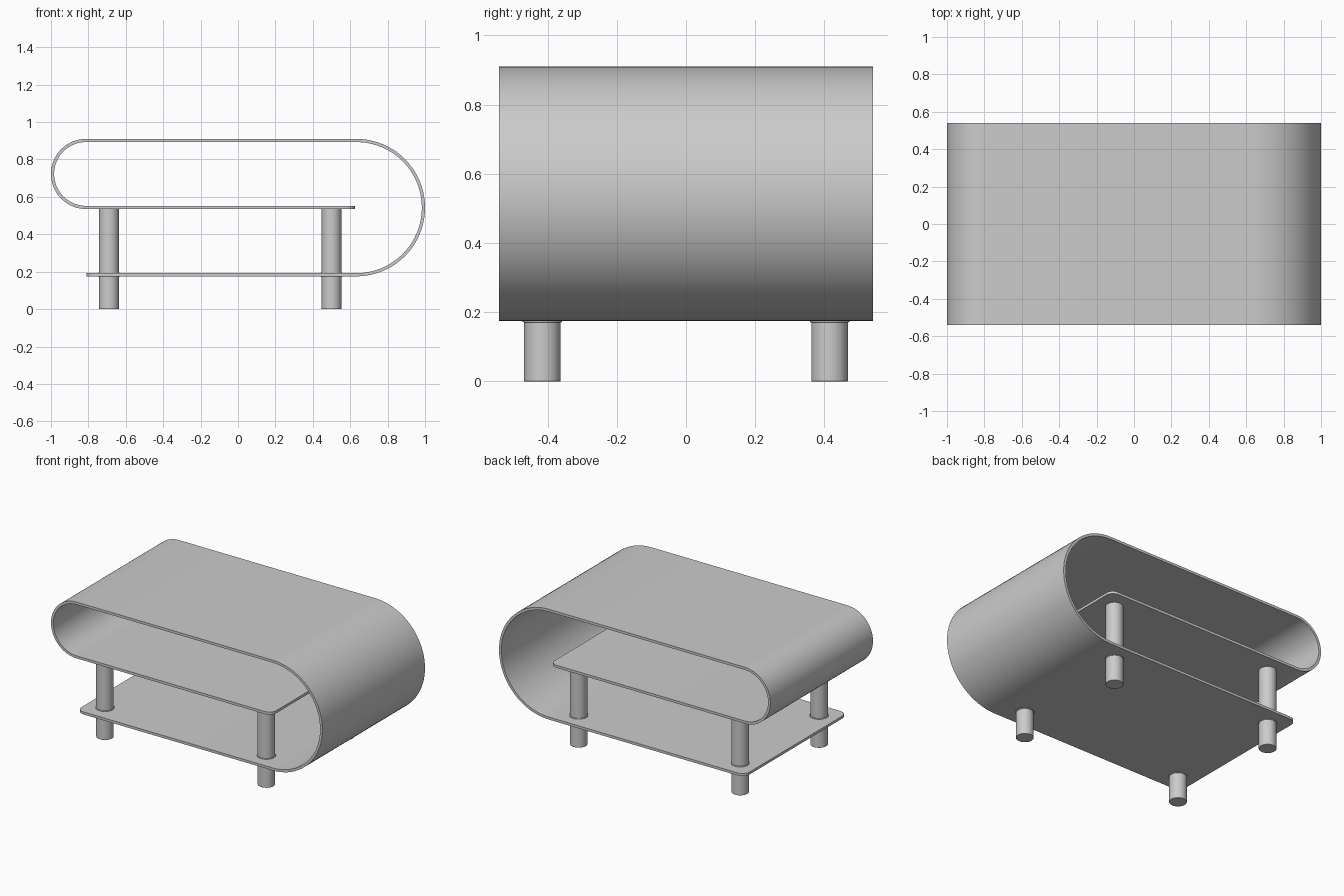
import bpy, bmesh
from math import sin, cos, pi, radians

if "Cube" in bpy.data.objects:
    bpy.data.objects.remove(bpy.data.objects["Cube"])

HALF_DEPTH, THICK, CORNER = 0.54, 0.017, 0.05
SHEET_Z = (0.175, 0.535, 0.91)          # bottom underside, shelf underside, top surface
BOTTOM_END, SHELF_END = -0.81, 0.625    # free ends of the sheet in x
LEG_R = 0.053


def smooth(obj):
    bpy.ops.object.select_all(action='DESELECT')
    obj.select_set(True)
    bpy.context.view_layer.objects.active = obj
    bpy.ops.object.shade_smooth_by_angle(angle=radians(30))


def finish(bm, name):
    bmesh.ops.recalc_face_normals(bm, faces=bm.faces)
    mesh = bpy.data.meshes.new(name)
    bm.to_mesh(mesh)
    bm.free()
    obj = bpy.data.objects.new(name, mesh)
    bpy.context.collection.objects.link(obj)
    smooth(obj)
    return obj


def free_end(x_end, z, direction, steps=10):
    """Stations of a rounded free end: (x, z, normal x, normal z, half depth)."""
    out = []
    for i in range(steps + 1):
        a = pi / 2 * i / steps
        out.append((x_end + direction * CORNER * (1 - cos(a)), z, 0, -1,
                    HALF_DEPTH - CORNER * (1 - sin(a))))
    return out


def bend(cx, cz, r, start, steps=40):
    """Stations of a half-circle bend, counter-clockwise from the start angle."""
    out = []
    for i in range(steps + 1):
        a = start + pi * i / steps
        out.append((cx + r * cos(a), cz + r * sin(a), cos(a), sin(a), HALF_DEPTH))
    return out


# One continuous folded sheet: bottom shelf, right bend, top, left bend, middle shelf
z0, z1, z2 = SHEET_Z
r_right, r_left = (z2 - z0) / 2, (z2 - z1) / 2
path = free_end(BOTTOM_END, z0, 1)
path += bend(1 - r_right, (z0 + z2) / 2, r_right, -pi / 2)
path += bend(-1 + r_left, (z1 + z2) / 2, r_left, pi / 2)
path += free_end(SHELF_END, z1, -1)[::-1]

bm = bmesh.new()
rings = []
for x, z, nx, nz, h in path:
    xi, zi = x - nx * THICK, z - nz * THICK
    rings.append([bm.verts.new(c) for c in
                  ((x, -h, z), (x, h, z), (xi, h, zi), (xi, -h, zi))])
for a, b in zip(rings, rings[1:]):
    for k in range(4):
        n = (k + 1) % 4
        bm.faces.new((a[k], a[n], b[n], b[k]))
bm.faces.new(rings[0])
bm.faces.new(rings[-1][::-1])
finish(bm, "folded_tabletop_sheet")


def cylinder(name, x, y, r, low, high, bevel):
    bpy.ops.mesh.primitive_cylinder_add(vertices=48, radius=r, depth=high - low,
                                        location=(x, y, (low + high) / 2))
    obj = bpy.context.object
    obj.name = name
    mod = obj.modifiers.new("soft_edge", 'BEVEL')
    mod.width, mod.segments = bevel, 2
    smooth(obj)


# Four round legs through the bottom shelf, each with a thin collar
for side, y in (("front", -0.415), ("back", 0.415)):
    for end, x in (("left", -0.69), ("right", 0.50)):
        cylinder(f"{side}_{end}_leg", x, y, LEG_R, 0, z1 + 0.003, 0.002)
        cylinder(f"{side}_{end}_leg_collar", x, y, LEG_R + 0.004,
                 z0 - 0.004, z0 + THICK + 0.004, 0.002)
